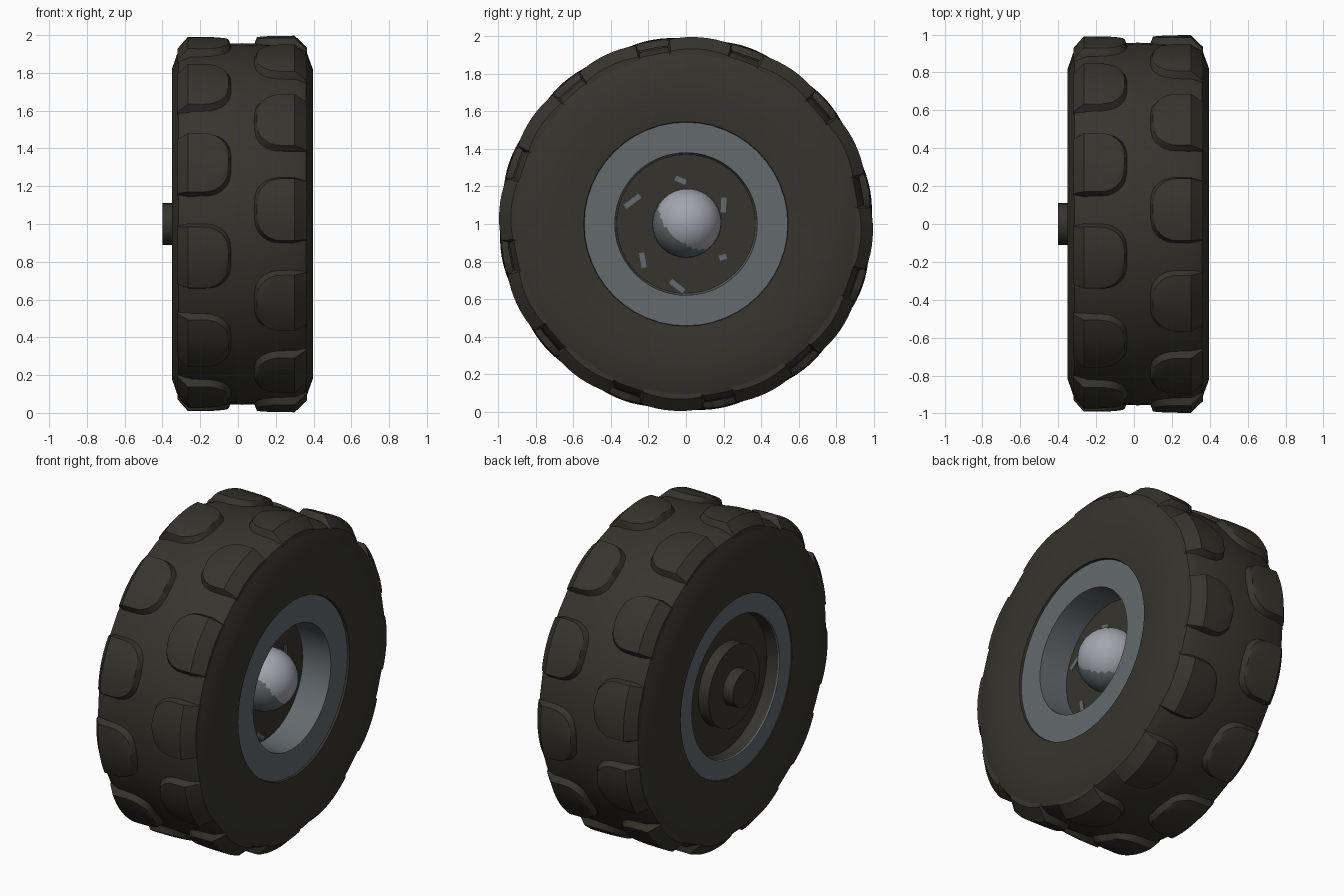
import bpy, bmesh, math
from mathutils import Matrix, Vector

if "Cube" in bpy.data.objects:
    bpy.data.objects.remove(bpy.data.objects["Cube"])

CZ = 1.0  # axle height


def material(name, rgb):
    m = bpy.data.materials.new(name)
    m.diffuse_color = (*rgb, 1)
    m.use_nodes = True
    m.node_tree.nodes["Principled BSDF"].inputs["Base Color"].default_value = m.diffuse_color
    return m


RUBBER = material("dark rubber", (0.036, 0.034, 0.026))
RIM = material("rim grey", (0.125, 0.142, 0.155))
CAP = material("cap silver", (0.37, 0.37, 0.43))


def finish(name, bm, mat, angle=30):
    me = bpy.data.meshes.new(name)
    bm.to_mesh(me)
    bm.free()
    me.materials.append(mat)
    ob = bpy.data.objects.new(name, me)
    bpy.context.collection.objects.link(ob)
    bpy.ops.object.select_all(action='DESELECT')
    ob.select_set(True)
    bpy.context.view_layer.objects.active = ob
    bpy.ops.object.shade_smooth_by_angle(angle=math.radians(angle))
    return ob


def revolve(name, profile, mat, n=48, centre=(0, 0, CZ), angle=30):
    """Turn (x, radius) points around the x axle."""
    bm = bmesh.new()
    c = Vector(centre)
    rings = []
    for x, r in profile:
        if r == 0:
            rings.append([bm.verts.new(c + Vector((x, 0, 0)))] * n)
        else:
            rings.append([bm.verts.new(c + Vector((x, r * math.cos(2 * math.pi * i / n),
                                                   r * math.sin(2 * math.pi * i / n))))
                          for i in range(n)])
    for p, q in zip(rings, rings[1:]):
        for i in range(n):
            j = (i + 1) % n
            bm.faces.new(list(dict.fromkeys((p[i], q[i], q[j], p[j]))))
    return finish(name, bm, mat, angle)


# Tyre carcass
revolve("tyre", [(0.36, 0.54), (0.383, 0.545), (0.395, 0.66), (0.396, 0.82), (0.36, 0.92),
                 (0.30, 0.948), (0.02, 0.957), (-0.25, 0.948), (-0.315, 0.92),
                 (-0.35, 0.82), (-0.35, 0.66), (-0.345, 0.545), (-0.325, 0.54)], RUBBER, angle=45)

# Wheel: outer rim with deep well, dark well floor, inner rim and backing plate
revolve("outer_rim", [(0.18, 0.37), (0.37, 0.38), (0.37, 0.545)], RIM)
revolve("well_floor", [(0.185, 0), (0.185, 0.375)], RUBBER)
revolve("inner_rim", [(-0.34, 0.545), (-0.34, 0.43), (-0.332, 0.428)], RIM)
revolve("backing_plate", [(-0.332, 0.428), (-0.26, 0.42), (-0.26, 0)], RUBBER)
revolve("axle_hub", [(-0.26, 0.25), (-0.33, 0.25), (-0.33, 0.11), (-0.40, 0.11), (-0.40, 0)],
        RUBBER, 32)


# Domed hub cap: a silver dome set slightly off a grey one
def dome(name, mat, offset):
    pts = [(0.18 * math.cos(t * math.pi / 20), 0.18 * math.sin(t * math.pi / 20))
           for t in range(11)]
    pts[0] = (0.18, 0)
    revolve(name, pts, mat, 32, Vector((0.18, 0, CZ)) + Vector(offset))


dome("hub_dome_base", RIM, (0, 0, 0))
dome("hub_dome_cap", CAP, (0.008, 0.008, 0.009))

# Small bright flecks around the hub, where the wheel nuts show through
bm = bmesh.new()
for deg, rad, size in ((97, 0.235, 0.06), (157, 0.31, 0.10), (27, 0.225, 0.08),
                       (220, 0.30, 0.08), (262, 0.335, 0.09), (318, 0.265, 0.04)):
    a = math.radians(deg)
    tilt = Matrix.Rotation(a + math.radians(60), 4, 'X')
    place = Matrix.Translation((0.187, rad * math.cos(a), CZ + rad * math.sin(a)))
    bmesh.ops.create_cube(bm, size=1, matrix=place @ tilt @ Matrix.Diagonal((0.005, size, 0.028, 1)))
finish("wheel_nut_flecks", bm, RIM)


# Tread lugs: D-shaped blocks wrapping over the shoulder, two staggered rows
def lug_row(name, side, x_out, x_edge, x_in, phase):
    bm = bmesh.new()
    L = abs(x_out - x_in)
    rnd = 0.125                      # corner radius of the inner end
    us = [0, abs(x_out - x_edge) / L, 0.5, 0.62, 0.74, 0.84, 0.92, 0.97, 1.0]
    cols = 8

    def half_width(u, full):
        d = max(0, u * L - (L - rnd))
        return full - rnd + math.sqrt(max(0, rnd * rnd - d * d))

    def top_radius(u):
        return 0.935 + 0.063 * min(1, u / us[1]) - 0.006 * u ** 4

    def point(u, s, r, full, grow):
        a = phase_k + s * half_width(u, full)
        x = x_out - side * (u * L + grow)
        return bm.verts.new((x, -r * math.cos(a), CZ + r * math.sin(a)))

    for k in range(12):
        phase_k = math.radians(phase + 30 * k)
        top, base = [], []
        for u in us:
            ss = [-1 + 2 * j / cols for j in range(cols + 1)]
            top.append([point(u, s, top_radius(u) - 0.01 * s * s, 0.167, 0) for s in ss])
            base.append([point(u, s, top_radius(u) - 0.055, 0.187, 0.02 * u) for s in ss])
        faces = []
        m = len(us) - 1
        for g in (top, base):
            for i in range(m):
                for j in range(cols):
                    faces.append((g[i][j], g[i + 1][j], g[i + 1][j + 1], g[i][j + 1]))
        for i in range(m):
            for j in (0, cols):
                faces.append((top[i][j], top[i + 1][j], base[i + 1][j], base[i][j]))
        for j in range(cols):
            for i in (0, m):
                faces.append((top[i][j], top[i][j + 1], base[i][j + 1], base[i][j]))
        for f in faces:
            bm.faces.new(f)
    bmesh.ops.recalc_face_normals(bm, faces=bm.faces)
    finish(name, bm, RUBBER, 28)


lug_row("outer_tread_lugs", 1, 0.365, 0.30, 0.10, 4.5)
lug_row("inner_tread_lugs", -1, -0.32, -0.265, -0.05, 19.5)
